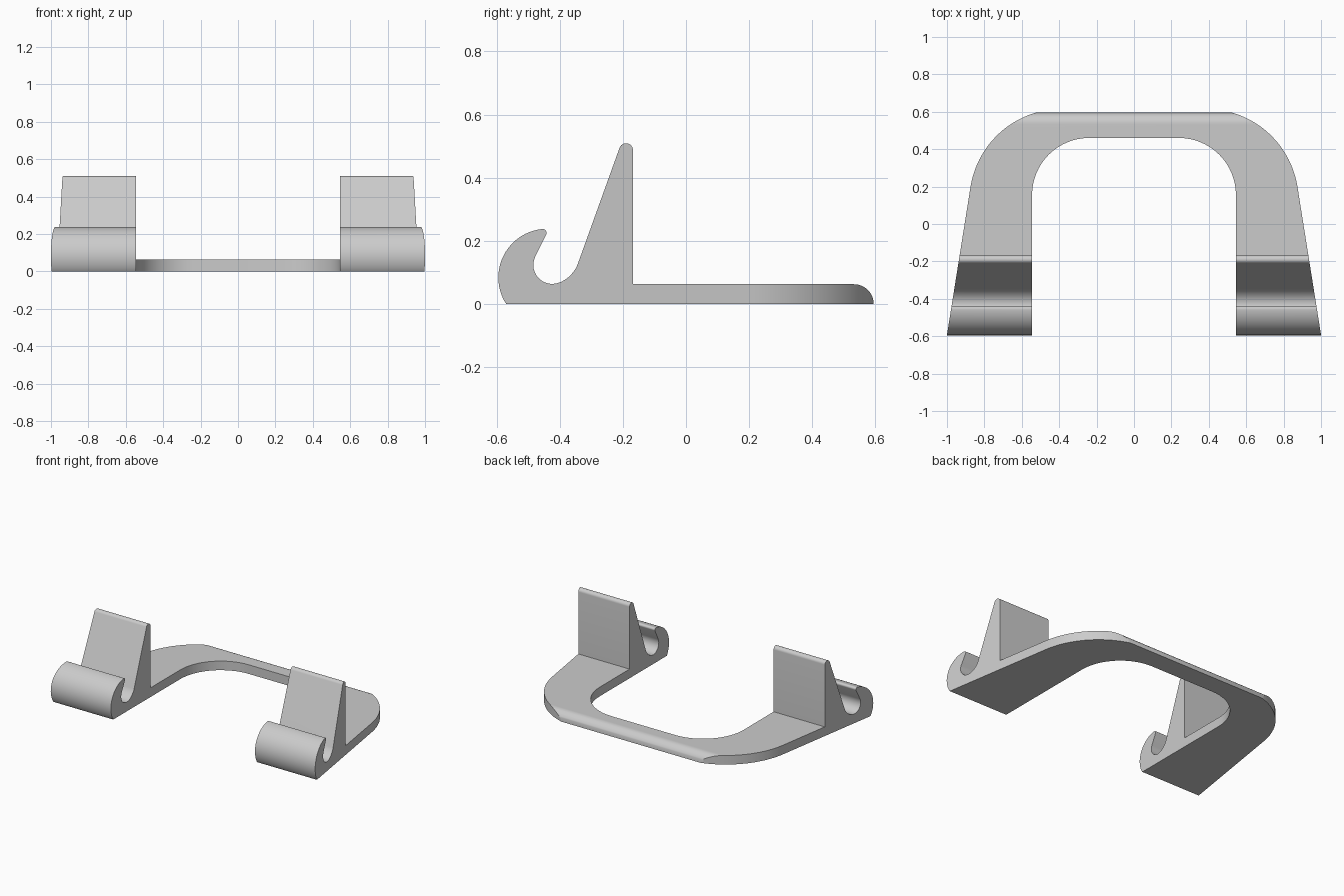
import bpy, bmesh
from math import sin, cos, radians
from mathutils import Vector
from mathutils.geometry import interpolate_bezier

if "Cube" in bpy.data.objects:
    bpy.data.objects.remove(bpy.data.objects["Cube"])


def arc(cx, cy, r, a0, a1, n):
    """Points on an arc, angles in degrees."""
    angles = [radians(a0 + (a1 - a0) * i / n) for i in range(n + 1)]
    return [(cx + r * cos(a), cy + r * sin(a)) for a in angles]


def prism(name, points, offset):
    """Closed prism from 3D points, extruded by offset."""
    bm = bmesh.new()
    face = bm.faces.new([bm.verts.new(p) for p in points])
    new = bmesh.ops.extrude_face_region(bm, geom=[face])
    verts = [g for g in new["geom"] if isinstance(g, bmesh.types.BMVert)]
    bmesh.ops.translate(bm, vec=offset, verts=verts)
    bmesh.ops.recalc_face_normals(bm, faces=bm.faces)
    mesh = bpy.data.meshes.new(name)
    bm.to_mesh(mesh)
    bm.free()
    ob = bpy.data.objects.new(name, mesh)
    bpy.context.collection.objects.link(ob)
    return ob


# Side profile (y, z): base plate, upright wedge, cradle and hook
cradle = interpolate_bezier(Vector((-0.344, 0.124)), Vector((-0.353, 0.1)),
                            Vector((-0.385, 0.063)), Vector((-0.424, 0.063)), 9)
side = [(-0.57, 0.0)]
side += arc(0.533, 0.0, 0.062, 0, 90, 12)
side += [(-0.168, 0.063)]
side += arc(-0.19, 0.487, 0.022, 0, 160, 12)
side += [(p.x, p.y) for p in cradle]
side += arc(-0.424, 0.123, 0.060, -100, -205, 12)
side += arc(-0.454, 0.225, 0.012, -25, 90, 6)
side += arc(-0.44, 0.083, 0.155, 97, 209, 24)
bracket = prism("clip_bracket", [(-1.2, y, z) for y, z in side], (2.4, 0, 0))

# Top outline (x, y): tapered U shape, right half then mirrored
outer = [(1.017, -0.7)] + arc(0.387, 0.122, 0.493, 9.1, 80, 24)
inner = arc(0.24, 0.155, 0.305, 90, 0, 16) + [(0.545, -0.7)]
mirror = lambda pts: [(-x, y) for x, y in reversed(pts)]
outline = outer + mirror(outer) + mirror(inner) + inner
cutter = prism("outline_cutter", [(x, y, -0.2) for x, y in outline], (0, 0, 1))
cutter.hide_render = True

# Keep only what lies inside the outline
mod = bracket.modifiers.new("outline", 'BOOLEAN')
mod.operation = 'INTERSECT'
mod.solver = 'EXACT'
mod.object = cutter
bpy.context.view_layer.objects.active = bracket
bracket.select_set(True)
bpy.ops.object.modifier_apply(modifier=mod.name)
bpy.data.objects.remove(cutter)
bpy.ops.object.shade_smooth_by_angle(angle=radians(30))
